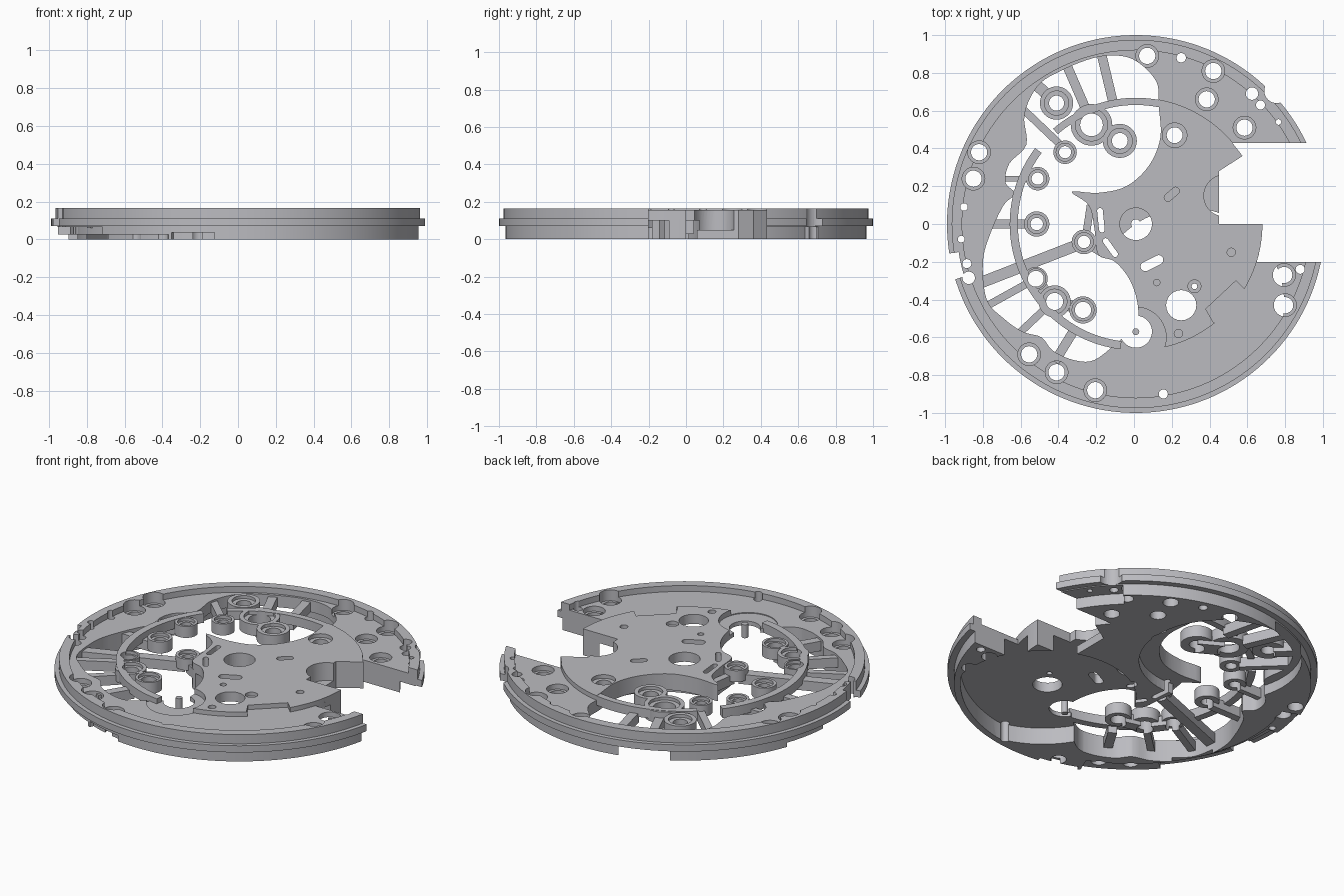
import bpy, bmesh, math
from mathutils import Vector

cube = bpy.data.objects.get("Cube")
if cube:
    bpy.data.objects.remove(cube)

metal = bpy.data.materials.new("grey_metal")
metal.use_nodes = True
metal.diffuse_color = (0.5, 0.5, 0.53, 1)
metal.node_tree.nodes["Principled BSDF"].inputs["Base Color"].default_value = (0.5, 0.5, 0.53, 1)

LOW, HIGH = -0.1, 0.3      # range of a cutter that goes right through
FLOOR = 0.13               # top of the outer annulus
TOP = 0.157                # top of the central plate
OFFSET = 0.01              # the disc centre sits slightly right, as its left edge is cut back


# ---- helpers: outlines ----
def circle(x, y, r, n=40):
    return [(x + r * math.cos(math.tau * i / n), y + r * math.sin(math.tau * i / n)) for i in range(n)]


def sector(inner, outer, start, end, n=48):
    angles = [math.radians(start + (end - start) * i / n) for i in range(n + 1)]
    outside = [(outer * math.cos(a), outer * math.sin(a)) for a in angles]
    inside = [(inner * math.cos(a), inner * math.sin(a)) for a in reversed(angles)]
    return outside + inside


def within(outline, radius):
    # pull points outside the radius back onto it
    return [tuple(Vector(p) * min(1, radius / Vector(p).length)) for p in outline]


def bar(x1, y1, x2, y2, width):
    a, b = Vector((x1, y1)), Vector((x2, y2))
    side = (b - a).orthogonal().normalized() * width / 2
    return [tuple(p) for p in (a + side, a - side, b - side, b + side)]


def slot(x1, y1, x2, y2, width):
    angle = math.atan2(y2 - y1, x2 - x1)
    pts = []
    for cx, cy, turn in ((x2, y2, -math.pi / 2), (x1, y1, math.pi / 2)):
        for i in range(11):
            a = angle + turn + math.pi * i / 10
            pts.append((cx + math.cos(a) * width / 2, cy + math.sin(a) * width / 2))
    return pts


def smooth(points, steps=5):
    # closed curve through the points
    result, n = [], len(points)
    for i in range(n):
        p, q, r, s = (Vector(points[(i + k - 1) % n]) for k in range(4))
        for j in range(steps):
            t = j / steps
            v = q + (r - p) * t / 2 + (p * 2 - q * 5 + r * 4 - s) * t**2 / 2 + (q * 3 - p - r * 3 + s) * t**3 / 2
            result.append(tuple(v))
    return result


# ---- helpers: solids ----
def add_prism(bm, outline, bottom, top):
    base = [bm.verts.new((x, y, bottom)) for x, y in outline]
    cap = [bm.verts.new((x, y, top)) for x, y in outline]
    bm.faces.new(base)
    bm.faces.new(cap)
    for i in range(len(base)):
        j = (i + 1) % len(base)
        bm.faces.new((base[i], base[j], cap[j], cap[i]))


def make_object(name, bm):
    bmesh.ops.recalc_face_normals(bm, faces=bm.faces)
    bmesh.ops.translate(bm, verts=bm.verts, vec=(OFFSET, 0, 0))
    mesh = bpy.data.meshes.new(name)
    bm.to_mesh(mesh)
    bm.free()
    obj = bpy.data.objects.new(name, mesh)
    bpy.context.collection.objects.link(obj)
    mesh.materials.append(metal)
    return obj


def prisms(name, solids):
    bm = bmesh.new()
    for outline, bottom, top in solids:
        add_prism(bm, outline, bottom, top)
    return make_object(name, bm)


def finish(obj, cuts=()):
    bpy.ops.object.select_all(action='DESELECT')
    bpy.context.view_layer.objects.active = obj
    obj.select_set(True)
    if cuts:
        cutter = prisms("cutter", cuts)
        cutter.hide_render = True
        mod = obj.modifiers.new("cut", 'BOOLEAN')
        mod.operation = 'DIFFERENCE'
        mod.solver = 'EXACT'
        mod.use_self = True
        mod.object = cutter
        bpy.ops.object.modifier_apply(modifier=mod.name)
        bpy.data.objects.remove(cutter)
    bpy.ops.object.shade_smooth_by_angle()


# ---- main plate: turned disc with flange, raised rim and raised centre ----
profile = [(0, 0), (0.965, 0), (0.965, 0.07), (1, 0.07), (1, 0.11), (0.975, 0.11), (0.975, 0.165),
           (0.92, 0.165), (0.92, FLOOR), (0.67, FLOOR), (0.67, TOP), (0, TOP)]
bm = bmesh.new()
ring = [bm.verts.new((r, 0, z)) for r, z in profile]
edges = [bm.edges.new(pair) for pair in zip(ring, ring[1:])]
bmesh.ops.spin(bm, geom=ring + edges, cent=(0, 0, 0), axis=(0, 0, 1), angle=math.tau, steps=144)
bmesh.ops.remove_doubles(bm, verts=bm.verts, dist=0.0001)
main_plate = make_object("main_plate", bm)

# through openings
window = smooth([(0.12, 0.63), (0.11, 0.75), (0.02, 0.85), (-0.08, 0.89), (-0.22, 0.88), (-0.4, 0.81), (-0.52, 0.73),
                 (-0.59, 0.58), (-0.58, 0.42), (-0.67, 0.32), (-0.69, 0.22), (-0.64, 0.16), (-0.7, 0.1),
                 (-0.77, -0.05), (-0.81, -0.2), (-0.79, -0.4), (-0.7, -0.5), (-0.6, -0.57), (-0.5, -0.6),
                 (-0.44, -0.67), (-0.33, -0.72), (-0.22, -0.72), (-0.09, -0.62), (0, -0.54), (0.01, -0.43),
                 (-0.03, -0.3), (-0.11, -0.2), (-0.2, -0.16), (-0.22, -0.02), (-0.25, 0.1), (-0.34, 0.17),
                 (-0.2, 0.165), (-0.05, 0.2), (0.07, 0.31), (0.13, 0.46)])
lower_arc = [p for p in sector(0.67, 0.7, 0, -17, 8)[9:]]
stem_gap = [(1.2, 0.43), (0.51, 0.43), (0.565, 0.36), (0.44, 0.28), (0.44, 0)] + lower_arc[::-1] + [(0.64, -0.2), (1.2, -0.2)]
cuts = [(window, LOW, HIGH), (stem_gap, LOW, HIGH),
        (circle(0.745, 0.705, 0.065), LOW, HIGH),
        (slot(0.05, -0.225, 0.12, -0.19, 0.05), LOW, HIGH),
        (slot(-0.19, 0.07, -0.18, -0.03, 0.03), LOW, HIGH),
        (slot(-0.16, -0.09, -0.11, -0.16, 0.03), LOW, HIGH)]

# jewel seats on the annulus: hole plus counterbore
for x, y in ((0.06, 0.89), (0.41, 0.81), (0.375, 0.66), (0.575, 0.51), (-0.83, 0.38), (-0.86, 0.24),
             (0.785, -0.27), (0.79, -0.43), (-0.565, -0.69), (-0.42, -0.785), (-0.215, -0.88)):
    cuts += [(circle(x, y, 0.043), LOW, HIGH), (circle(x, y, 0.06), 0.1, HIGH)]

# plain screw and pin holes
for x, y, r in ((0.24, 0.88, 0.025), (0.615, 0.69, 0.033), (0.66, 0.63, 0.024), (0.755, 0.54, 0.015),
                (-0.91, 0.09, 0.02), (-0.925, -0.08, 0.018), (-0.895, -0.21, 0.024), (-0.885, -0.285, 0.033),
                (0.145, -0.9, 0.024), (0.87, -0.24, 0.024), (0.24, -0.43, 0.08), (0, 0, 0.025),
                (0.205, 0.47, 0.042), (0.31, -0.33, 0.015)):
    cuts.append((circle(x, y, r, 24), LOW, HIGH))

# shallow recesses: outline and floor height
for outline, depth in ((circle(0, 0, 0.085), 0.03), (circle(0.205, 0.47, 0.065), 0.135),
                       (circle(0.31, -0.33, 0.034), 0.135), (circle(0.505, -0.15, 0.022), 0.12),
                       (circle(0.11, -0.31, 0.017), 0.12), (circle(0.225, -0.58, 0.022), 0.12),
                       (slot(0.17, 0.14, 0.21, 0.175, 0.04), 0.12), (circle(0, -0.57, 0.085), 0.08),
                       (circle(0, -0.6, 0.16), 0.125), (circle(0.47, 0.15, 0.11), 0.05),
                       ([(0.6, -0.34), (0.575, -0.345), (0.53, -0.3), (0.37, -0.45), (0.41, -0.52), (0.5, -0.56)], FLOOR)):
    cuts.append((outline, depth, HIGH))

# deep underside chambers, relieved lower edge and the flat on the flange
cuts += [(within(circle(0.28, -0.42, 0.505, 80), 0.93), LOW, 0.1),
         (circle(-0.2, 0.5, 0.44, 64), LOW, 0.06),
         (sector(0.86, 1.1, 160, 247), LOW, 0.025), (sector(0.9, 1.1, 176, 221), LOW, 0.065),
         (sector(0.94, 1.1, 248, 262), LOW, 0.035), (sector(0.87, 1.1, 22, 47), LOW, 0.065),
         (sector(0.95, 1.1, 189, 197), LOW, HIGH)]
finish(main_plate, cuts)

# ---- bosses in the window: centre, outer radius, hole radius ----
bosses = ((-0.42, 0.64, 0.088, 0.04), (-0.235, 0.525, 0.11, 0.06), (-0.085, 0.44, 0.09, 0.042),
          (-0.375, 0.38, 0.062, 0.032), (-0.52, 0.24, 0.062, 0.032), (-0.525, 0, 0.067, 0.033),
          (-0.275, -0.095, 0.065, 0.033), (-0.53, -0.29, 0.063, 0.042), (-0.43, -0.41, 0.085, 0.045),
          (-0.28, -0.455, 0.072, 0.043))
holes = [(circle(x, y, hole), LOW, HIGH) for x, y, outer, hole in bosses]
for x, y, outer, hole in bosses:
    boss = prisms("jewel_boss", [(circle(x, y, outer), 0.085, TOP - 0.004)])
    finish(boss, [(circle(x, y, hole), LOW, HIGH), (circle(x, y, (outer + hole) / 2), 0.135, HIGH)])

# ---- spokes that carry the bosses ----
spokes = [(-0.12, 0.64, -0.18, 0.89, 0.05), (-0.27, 0.62, -0.37, 0.85, 0.05), (-0.4, 0.42, -0.6, 0.61, 0.04),
          (-0.51, 0.24, -0.71, 0.24, 0.03), (-0.5, 0, -0.76, 0, 0.045), (-0.28, -0.1, -0.82, -0.31, 0.06),
          (-0.53, -0.29, -0.8, -0.44, 0.04), (-0.44, -0.41, -0.62, -0.58, 0.04), (-0.32, -0.55, -0.43, -0.73, 0.05),
          (-0.22, 0.52, -0.08, 0.44, 0.1), (-0.42, 0.64, -0.53, 0.74, 0.06), (-0.28, -0.45, -0.44, -0.41, 0.06),
          (-0.44, -0.41, -0.53, -0.29, 0.06), (-0.27, -0.1, -0.24, 0.1, 0.04), (-0.27, -0.1, -0.17, -0.16, 0.04)]
for points in spokes:
    finish(prisms("spoke", [(bar(*points), 0.06, 0.118)]), holes)

# ---- thin ring that continues the edge of the central plate ----
for start, end, inner in ((78, 131, 0.63), (143, 263, 0.625)):
    finish(prisms("ring_arc", [(sector(inner, 0.668, start, end), 0.1, TOP - 0.002)]), holes)

# ---- pin standing in the round recess ----
finish(prisms("recess_pin", [(circle(0, -0.57, 0.018, 20), 0.07, 0.15)]))
